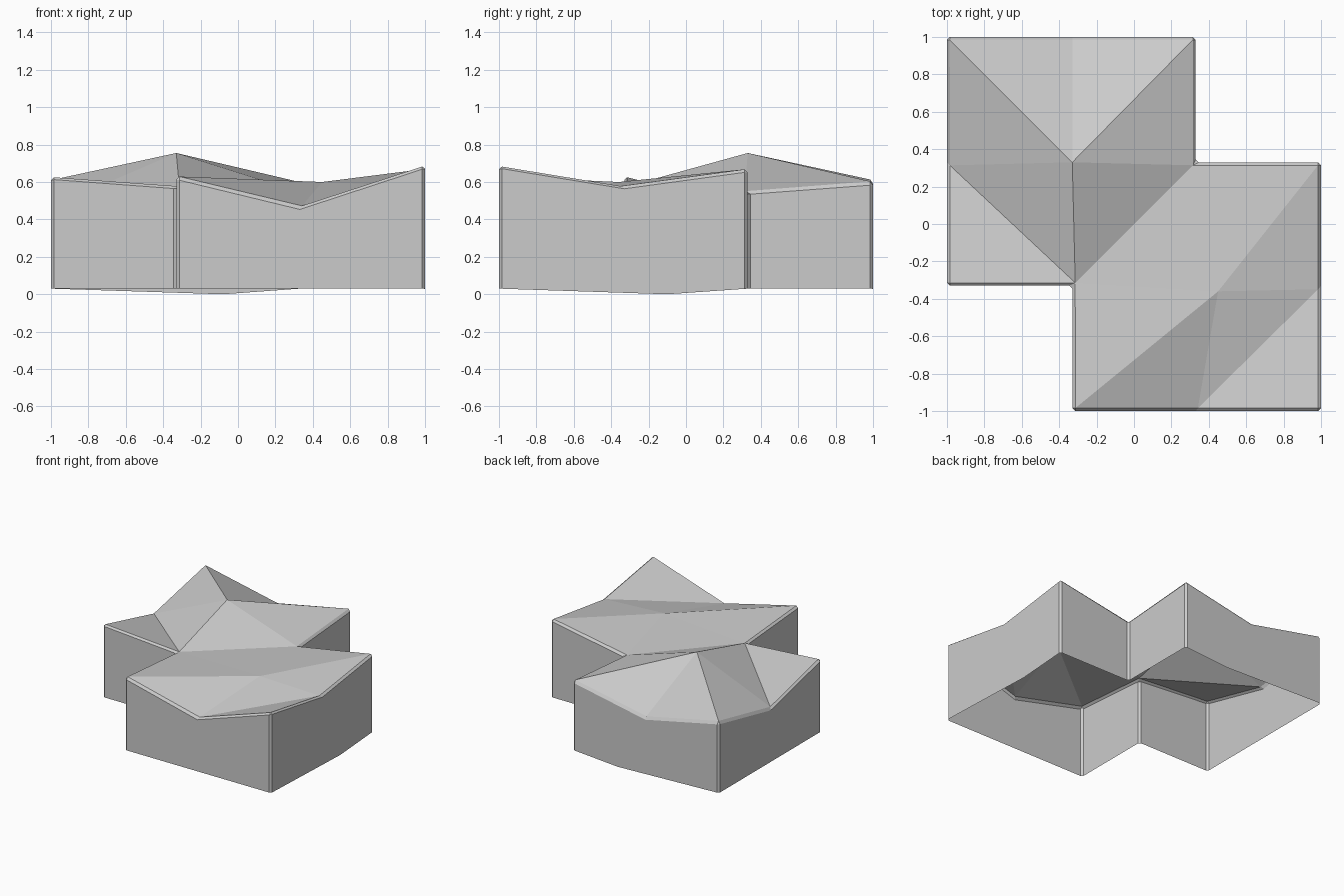
import bpy, bmesh
from mathutils import Vector

if "Cube" in bpy.data.objects:
    bpy.data.objects.remove(bpy.data.objects["Cube"])

T = 0.33
# Rim of the stepped footprint, counter-clockwise: x, y, roof height
rim = [(-1, -T, .63), (-T, -T, .58), (-T, -1, .63), (T, -1, .47), (1, -1, .69),
       (1, -T, .58), (1, T, .67), (T, T, .55), (T, 1, .60), (-T, 1, .47),
       (-1, 1, .61), (-1, T, .47)]
# Foot points that sag slightly below the wall line
sag = {5: (1, -.1, 0), 9: (-.08, 1, 0)}

bm = bmesh.new()
top = [bm.verts.new(p) for p in rim]
foot = [bm.verts.new(sag.get(i, (x, y, .03))) for i, (x, y, z) in enumerate(rim)]
peak = bm.verts.new((-T, T, .755))
saddle = bm.verts.new((.45, -.36, .60))

# Roof: a fan round the peak, a fan round the saddle, and two corner facets
def facet(*v):
    f = bm.faces.new(v)
    f.normal_update()
    if f.normal.z < 0:
        f.normal_flip()

for centre, ring in ((peak, [1, 7, 8, 9, 10, 11, 1]), (saddle, [1, 2, 3, 5, 6, 7, 1])):
    for a, b in zip(ring, ring[1:]):
        facet(centre, top[a], top[b])
facet(top[11], top[0], top[1])
facet(top[3], top[4], top[5])

# Walls, open underneath
n = len(rim)
for i in range(n):
    j = (i + 1) % n
    bm.faces.new((foot[i], foot[j], top[j], top[i]))

# Narrow chamfers on the rim and the vertical corners
bm.normal_update()
sharp = [e for e in bm.edges if len(e.link_faces) == 2 and e.calc_face_angle() > .9]
bmesh.ops.bevel(bm, geom=sharp, offset=.016, segments=1, affect='EDGES', clamp_overlap=True)

mesh = bpy.data.meshes.new("faceted_block")
bm.to_mesh(mesh)
bm.free()
block = bpy.data.objects.new("faceted_block", mesh)
bpy.context.collection.objects.link(block)
